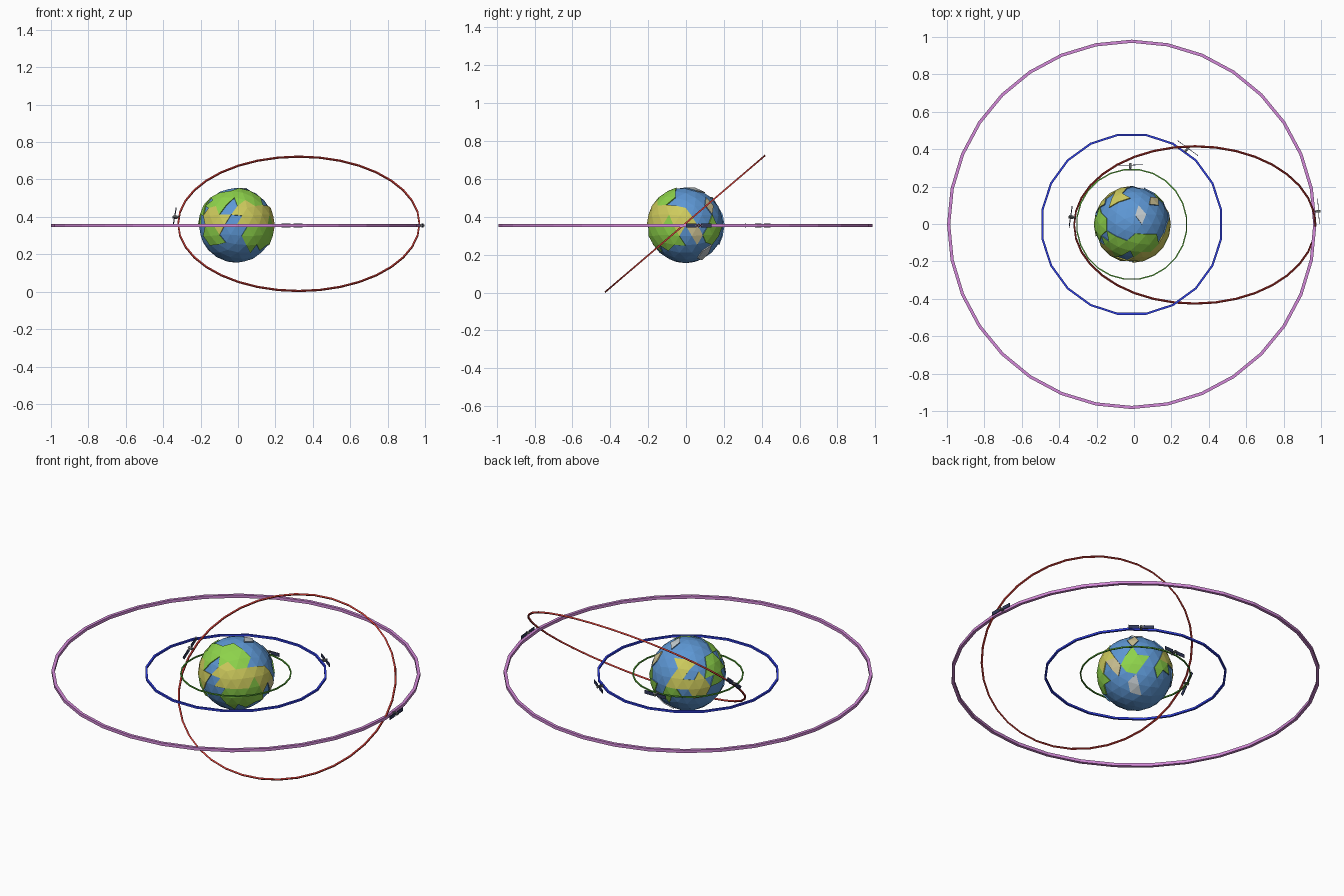
import bpy, bmesh
from math import sin, cos, pi, radians
from mathutils import Vector, Matrix

if "Cube" in bpy.data.objects:
    bpy.data.objects.remove(bpy.data.objects["Cube"])

CENTRE = Vector((-0.012, -0.002, 0.354))


def material(name, r, g, b):
    m = bpy.data.materials.new(name)
    m.diffuse_color = (r, g, b, 1)
    m.use_nodes = True
    m.node_tree.nodes["Principled BSDF"].inputs["Base Color"].default_value = m.diffuse_color
    return m


ocean = material("ocean_blue", 0.11, 0.31, 0.66)
grass = material("grass_green", 0.27, 0.65, 0.07)
dry = material("dry_yellow", 0.62, 0.60, 0.11)
sand = material("sand", 0.62, 0.55, 0.30)
ice = material("ice", 0.55, 0.6, 0.62)
panel_mat = material("panel_navy", 0.03, 0.04, 0.10)
body_mat = material("body_grey", 0.14, 0.15, 0.15)


def finish(name, bm, mats):
    mesh = bpy.data.meshes.new(name)
    bm.normal_update()
    bm.to_mesh(mesh)
    bm.free()
    for m in mats:
        mesh.materials.append(m)
    ob = bpy.data.objects.new(name, mesh)
    bpy.context.collection.objects.link(ob)
    return ob


# Globe: faceted ball whose land patches are raised from the ocean
# Each patch: direction, angular radius in degrees, material index
PATCHES = [
    ((-.47, -.61, .63), 20, 1), ((-.62, -.75, .18), 22, 2),
    ((-.63, -.70, -.30), 18, 1),
    ((.28, -.55, .78), 22, 1), ((.32, -.88, .33), 20, 2),
    ((.68, -.65, .30), 20, 2), ((.55, -.78, -.28), 22, 1),
    ((.75, -.60, -.05), 16, 1), ((.98, -.10, .15), 19, 2),
    ((.88, -.35, -.35), 18, 1), ((.60, .60, .52), 11, 3),
    ((-.40, .65, .60), 14, 2), ((-.93, 0, .38), 20, 1),
    ((-.75, .65, .05), 18, 2), ((-.30, .93, .20), 17, 2),
    ((.65, .70, -.18), 20, 1), ((.45, .50, -.75), 13, 4),
    ((.95, .25, -.2), 13, 3), ((-.12, .97, -.12), 15, 1),
    ((.25, .30, .90), 9, 4),
]
bm = bmesh.new()
bmesh.ops.create_icosphere(bm, subdivisions=3, radius=0.2)
land = []
for f in bm.faces:
    d = f.calc_center_median().normalized()
    best = 1.0
    for direction, size, index in PATCHES:
        ratio = d.angle(Vector(direction)) / radians(size)
        if ratio < best:
            best, f.material_index = ratio, index
    if best < 1.0:
        land.append(f)
raised = bmesh.ops.extrude_face_region(bm, geom=land)["geom"]
for v in raised:
    if isinstance(v, bmesh.types.BMVert):
        v.co *= 1.03
bmesh.ops.delete(bm, geom=[f for f in land if f.is_valid], context='FACES')
globe = finish("globe", bm, [ocean, grass, dry, sand, ice])
globe.location = CENTRE + Vector((0.003, 0, 0.001))


# Orbit rings: closed square tubes with a low number of segments
def ring(name, a, b, thick, segs, mat, matrix, phase=0.0, sides=4):
    bm = bmesh.new()
    loops = []
    for i in range(segs):
        t = phase + 2 * pi * i / segs
        p = Vector((a * cos(t), b * sin(t), 0))
        out = Vector((b * cos(t), a * sin(t), 0)).normalized()
        turns = [2 * pi * (k + 0.5) / sides for k in range(sides)]
        loops.append([bm.verts.new(p + thick * (out * cos(u) + Vector((0, 0, sin(u)))))
                      for u in turns])
    for i in range(segs):
        p, q = loops[i], loops[(i + 1) % segs]
        for k in range(sides):
            n = (k + 1) % sides
            bm.faces.new((p[k], q[k], q[n], p[n]))
    finish(name, bm, [mat]).matrix_world = matrix


# Satellites: body, boom, two panels and a dish pointing at the globe
def satellite(name, a, b, angle, matrix, offset=0.022):
    bm = bmesh.new()

    def box(size, pos, index):
        vs = bmesh.ops.create_cube(bm, size=1, matrix=Matrix.Translation(pos)
                                   @ Matrix.Diagonal((*size, 1)))["verts"]
        for f in {f for v in vs for f in v.link_faces}:
            f.material_index = index

    box((0.013, 0.026, 0.013), (0, -0.003, 0), 0)
    box((0.04, 0.003, 0.003), (0, 0, 0), 0)
    for s in (-1, 1):
        box((0.056, 0.003, 0.021), (s * 0.040, 0, 0), 1)
    bmesh.ops.create_cone(bm, cap_ends=True, segments=8, radius1=0.003,
                          radius2=0.010, depth=0.01,
                          matrix=Matrix.Translation((0, -0.02, 0))
                          @ Matrix.Rotation(pi / 2, 4, 'X'))
    out = Vector((b * cos(angle), a * sin(angle), 0)).normalized()
    tangent = Vector((out.y, -out.x, 0))
    frame = Matrix((tangent, out, (0, 0, 1))).transposed().to_4x4()
    frame.translation = Vector((a * cos(angle), b * sin(angle), 0)) + out * offset
    finish(name, bm, [body_mat, panel_mat]).matrix_world = matrix @ frame


flat = Matrix.Translation(CENTRE)
tilted = (Matrix.Translation((0.325, -0.005, 0.363))
          @ Matrix.Rotation(radians(40.5), 4, 'X'))
ORBITS = [
    # name, a, b, thickness, segments, colour, placement, phase, satellite angle
    ("low_orbit", 0.295, 0.295, 0.005, 24, (0.10, 0.42, 0.04), flat, pi / 24, 91.5),
    ("middle_orbit", 0.484, 0.484, 0.008, 20, (0.03, 0.05, 0.75), flat, pi / 20, 53.6),
    ("high_orbit", 0.979, 0.979, 0.012, 32, (0.65, 0.25, 0.68), flat, 0, 4),
    ("elliptical_orbit", 0.645, 0.553, 0.006, 36, (0.65, 0.05, 0.04), tilted, 0, 174.5),
]
for name, a, b, thick, segs, col, mat4, phase, ang in ORBITS:
    ring(name, a, b, thick, segs, material(name + "_colour", *col), mat4, phase)
    satellite(name + "_satellite", a, b, radians(ang), mat4)
